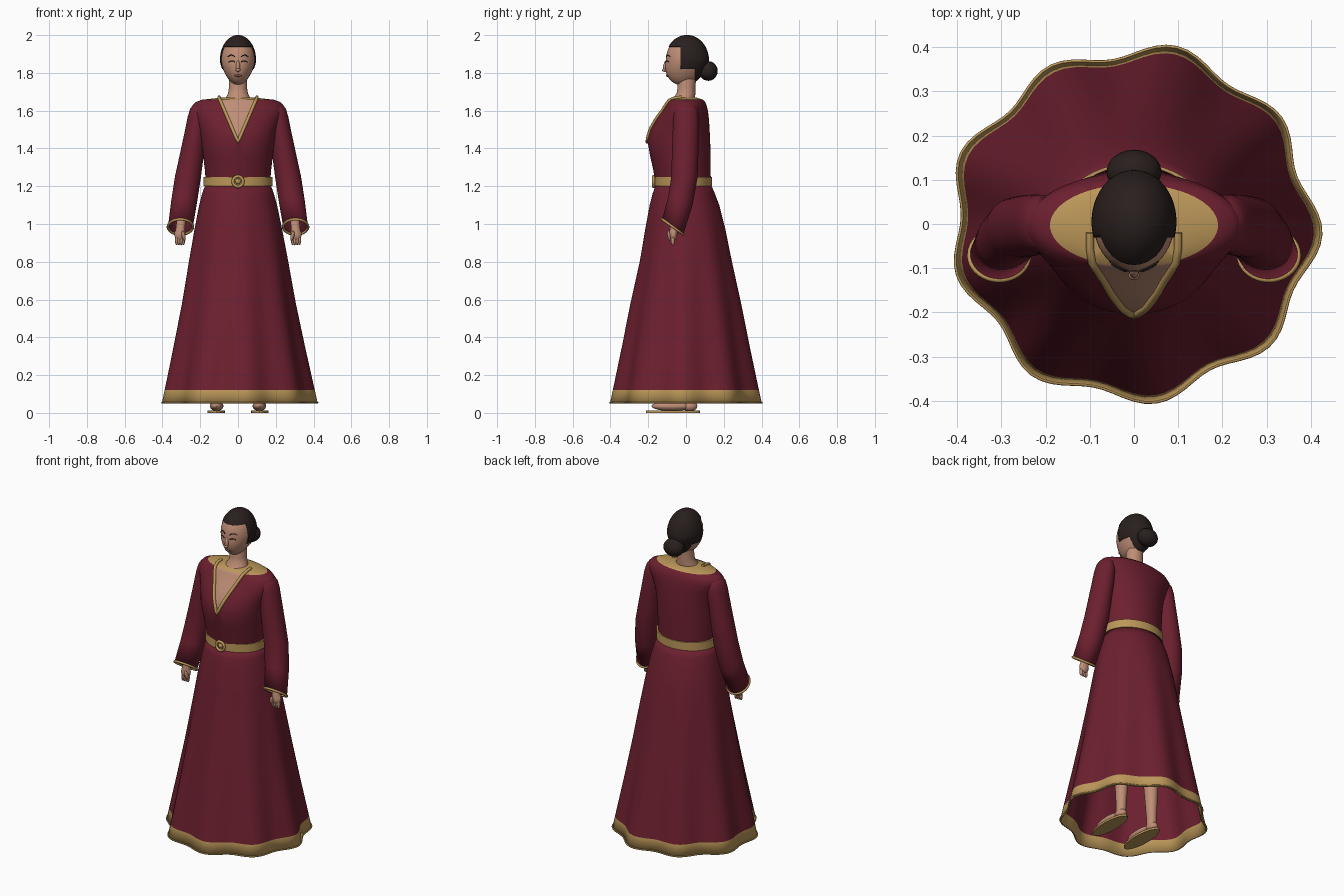
import bpy, bmesh, math
from mathutils import Vector, Matrix

cube = bpy.data.objects.get("Cube")
if cube:
    bpy.data.objects.remove(cube, do_unlink=True)


def material(name, rgb):
    m = bpy.data.materials.new(name)
    m.use_nodes = True
    m.diffuse_color = (*rgb, 1)
    m.node_tree.nodes["Principled BSDF"].inputs["Base Color"].default_value = (*rgb, 1)
    return m


RED = material("burgundy cloth", (.15, .014, .028))
GOLD = material("gold trim", (.50, .31, .10))
SKIN = material("skin", (.52, .27, .18))
HAIR = material("dark hair", (.022, .014, .013))
LIPS = material("lips", (.30, .10, .08))


def finish(name, bm, mats, angle=50):
    bmesh.ops.recalc_face_normals(bm, faces=bm.faces)
    me = bpy.data.meshes.new(name)
    bm.to_mesh(me)
    bm.free()
    ob = bpy.data.objects.new(name, me)
    bpy.context.collection.objects.link(ob)
    for m in mats:
        me.materials.append(m)
    bpy.ops.object.select_all(action='DESELECT')
    ob.select_set(True)
    bpy.context.view_layer.objects.active = ob
    bpy.ops.object.shade_smooth_by_angle(angle=math.radians(angle))
    return ob


def ring_points(x, y, z, rx, ry, tilt=0, n=48, wave=0):
    pts = []
    for i in range(n):
        a = math.tau * i / n
        w = 1 + wave * math.cos(9 * (a + .05)) + wave * .3 * math.cos(4 * a + 1)
        c, s = math.cos(a) * w, math.sin(a) * w
        pts.append(Vector((x + rx * c, y + ry * s, z - tilt * ry * s)))
    return pts


def loft(rings, cap_start=False, cap_end=False):
    bm = bmesh.new()
    loops = [[bm.verts.new(p) for p in r] for r in rings]
    n = len(loops[0])
    for a, b in zip(loops, loops[1:]):
        for i in range(n):
            j = (i + 1) % n
            bm.faces.new((a[i], a[j], b[j], b[i]))
    if cap_start:
        bm.faces.new(loops[0])
    if cap_end:
        bm.faces.new(loops[-1])
    return bm


def cut(bm, co, no):
    bmesh.ops.bisect_plane(bm, geom=bm.verts[:] + bm.edges[:] + bm.faces[:],
                           plane_co=co, plane_no=no)


def ellipsoid(name, loc, size, mat, rot=(0, 0, 0), seg=24):
    bm = bmesh.new()
    bmesh.ops.create_uvsphere(bm, u_segments=seg, v_segments=seg // 2, radius=1)
    bm.transform(Matrix.LocRotScale(Vector(loc), None, None)
                 @ Matrix.Rotation(rot[1], 4, 'Y') @ Matrix.Rotation(rot[0], 4, 'X')
                 @ Matrix.Diagonal((*size, 1)))
    return finish(name, bm, [mat])


def tube(name, pts, r, mat, cyclic=False):
    cu = bpy.data.curves.new(name, 'CURVE')
    cu.dimensions = '3D'
    cu.bevel_depth = r
    cu.bevel_resolution = 2
    cu.use_fill_caps = True
    sp = cu.splines.new('POLY')
    sp.points.add(len(pts) - 1)
    for p, q in zip(sp.points, pts):
        p.co = (*q, 1)
    sp.use_cyclic_u = cyclic
    cu.materials.append(mat)
    ob = bpy.data.objects.new(name, cu)
    bpy.context.collection.objects.link(ob)


# Skirt: rippled flare with a gold hem
skirt = [(.05, .402, .388, 0, .043), (.12, .388, .374, 0, .041), (.35, .342, .33, 0, .033),
         (.58, .298, .288, 0, .024), (.8, .262, .242, 0, .015), (.97, .232, .212, -.003, .008),
         (1.1, .206, .184, -.008, .004), (1.16, .19, .165, -.012, 0), (1.21, .172, .146, -.014, 0)]
bm = loft([ring_points(0, y, z, rx, ry, n=108, wave=w) for z, rx, ry, y, w in skirt])
for f in bm.faces:
    f.material_index = int(f.calc_center_median().z < .12)
ob = finish("skirt", bm, [RED, GOLD])
sol = ob.modifiers.new("cloth thickness", 'SOLIDIFY')
sol.thickness = .007
tube("hem_edge", ring_points(0, 0, .054, .402, .388, n=108, wave=.043), .004, GOLD, True)

# Bodice: shoulders, open V front and gold yoke on top
bodice = [(1.22, .17, .147, -.015), (1.29, .176, .152, -.022), (1.36, .184, .160, -.03),
          (1.44, .194, .166, -.038), (1.5, .204, .157, -.032), (1.56, .226, .139, -.018),
          (1.6, .244, .122, -.006), (1.625, .243, .112, -.002), (1.645, .225, .102, 0),
          (1.658, .19, .093, -.003), (1.668, .10, .06, 0), (1.672, .04, .04, 0)]
bm = loft([ring_points(0, y, z, rx, ry, n=72) for z, rx, ry, y in bodice], True, True)
SLOPE, TIP = .43, 1.435
for s in (1, -1):
    cut(bm, (0, 0, TIP), (1, 0, -s * SLOPE))
for f in bm.faces:
    c = f.calc_center_median()
    if c.z > 1.658:
        f.material_index = 1
    elif c.y < 0 and abs(c.x) < (c.z - TIP) * SLOPE:
        f.material_index = 2
finish("bodice", bm, [RED, GOLD, SKIN])


def bodice_front(x, z):
    for a, b in zip(bodice, bodice[1:]):
        if a[0] <= z <= b[0]:
            t = (z - a[0]) / (b[0] - a[0])
            rx, ry, cy = (a[k] + (b[k] - a[k]) * t for k in (1, 2, 3))
            return cy - ry * math.sqrt(max(0, 1 - (x / rx) ** 2))


# Neckline trim
half = []
for i in range(13):
    z = TIP + (1.655 - TIP) * i / 12
    x = (z - TIP) * SLOPE
    half.append((x, bodice_front(x, z) - .003, z))
half += [(.10, -.055, 1.668), (.10, -.02, 1.672)]
tube("neckline_trim", [(-x, y, z) for x, y, z in half[:0:-1]] + half, .009, GOLD)

# Belt and ring buckle
belt = [(1.2, .176, .146), (1.2, .183, .152), (1.25, .183, .152), (1.25, .17, .146)]
finish("belt", loft([ring_points(0, -.014, z, rx, ry, n=64) for z, rx, ry in belt]), [GOLD], 30)
ring = [(.027 * math.cos(math.tau * i / 24), -.172, 1.225 + .027 * math.sin(math.tau * i / 24))
        for i in range(24)]
tube("buckle_ring", ring, .008, GOLD, True)
ellipsoid("buckle_stud", (0, -.168, 1.225), (.014, .01, .014), GOLD)

# Neck
neck = [(1.62, .085, .07, -.03), (1.665, .066, .058, -.012), (1.69, .053, .05, 0),
        (1.72, .048, .047, .002), (1.79, .048, .048, .008)]
finish("neck", loft([ring_points(0, y, z, rx, ry, n=32) for z, rx, ry, y in neck], True, True), [SKIN])

# Head: ellipsoid narrowing toward a forward chin
HZ, HX, HY, HR = 1.865, .092, .112, .13


def head_mesh(grow):
    bm = bmesh.new()
    bmesh.ops.create_uvsphere(bm, u_segments=48, v_segments=32, radius=1)
    for v in bm.verts:
        t = max(0, -v.co.z)
        v.co = (v.co.x * HX * grow * (1 - .22 * t), v.co.y * HY * grow + .005 - .025 * t,
                HZ + v.co.z * HR * grow)
    return bm


def face_y(x, z):
    u = (z - HZ) / HR
    t = max(0, -u)
    return .005 - .025 * t - HY * math.sqrt(max(0, 1 - u * u - (x / (HX * (1 - .22 * t))) ** 2))


finish("head", head_mesh(1), [SKIN])

# Hair: cropped shell with fringe, side locks and nape, plus a bun
bm = head_mesh(1.045)
for co, no in (((0, 0, 1.94), (0, 0, 1)), ((0, 0, 1.82), (0, 0, 1)), ((0, 0, 1.755), (0, 0, 1)),
               ((0, -.03, 0), (0, 1, 0)), ((0, .05, 0), (0, 1, 0))):
    cut(bm, co, no)
bare = []
for f in bm.faces:
    c = f.calc_center_median()
    if not (c.z > 1.94 or (c.y > -.03 and c.z > 1.82) or (c.y > .05 and c.z > 1.755)):
        bare.append(f)
bmesh.ops.delete(bm, geom=bare, context='FACES')
ob = finish("hair", bm, [HAIR])
sol = ob.modifiers.new("hair thickness", 'SOLIDIFY')
sol.thickness = .012
ellipsoid("hair_bun", (0, .118, 1.81), (.062, .05, .052), HAIR)

# Face
ellipsoid("nose", (0, -.108, 1.835), (.011, .013, .032), SKIN, (-.2, 0, 0), 16)
ellipsoid("nose_tip", (0, -.116, 1.815), (.013, .011, .009), SKIN, seg=16)
ellipsoid("mouth", (0, face_y(0, 1.785), 1.785), (.02, .007, .006), LIPS, seg=16)


def face_arc(name, s, z, x0, x1, rise, r):
    pts = []
    for i in range(9):
        t = i / 8
        x, h = x0 + (x1 - x0) * t, z + rise * math.sin(math.pi * t)
        pts.append((s * x, face_y(x, h) - .001, h))
    tube(name, pts, r, HAIR)


for s, side in ((1, "left"), (-1, "right")):
    face_arc(side + "_eyebrow", s, 1.885, .016, .055, .009, .0025)
    face_arc(side + "_eyelid", s, 1.858, .018, .05, .006, .0025)

    # Sleeve, slanted cuff and hand
    arm = [(.20, 0, 1.638, .015, .02, 0), (.203, 0, 1.63, .036, .045, 0), (.207, 0, 1.61, .046, .06, 0),
           (.212, 0, 1.57, .054, .066, 0), (.226, -.002, 1.48, .058, .069, 0),
           (.246, -.005, 1.36, .064, .07, 0), (.265, -.008, 1.25, .069, .069, .1),
           (.285, -.03, 1.12, .069, .064, .35), (.305, -.07, .985, .066, .056, .72)]
    rings = [ring_points(s * x, *rest, n=36) for x, *rest in arm]
    ob = finish(side + "_sleeve", loft(rings, True), [RED])
    sol = ob.modifiers.new("cloth thickness", 'SOLIDIFY')
    sol.thickness = .006
    tube(side + "_cuff_trim", rings[-1], .007, GOLD, True)
    wrist = [(.295, -.04, 1.08, .026, .024), (.304, -.062, .985, .024, .022), (.307, -.067, .95, .027, .021)]
    finish(side + "_wrist", loft([ring_points(s * x, *rest, n=20) for x, *rest in wrist], True, True), [SKIN])
    ellipsoid(side + "_palm", (s * .307, -.066, .945), (.03, .02, .035), SKIN)
    for k in range(4):
        ellipsoid(side + "_finger", (s * (.289 + .012 * k), -.07, .915), (.0085, .011, .028), SKIN, seg=12)
    ellipsoid(side + "_thumb", (s * .288, -.088, .937), (.01, .011, .028), SKIN, (.2, s * .2, 0), 12)

    # Leg, foot and sandal sole
    leg = [(.03, .027, .03, .02), (.1, .028, .03, .02), (.3, .04, .043, .02), (.45, .045, .048, .015),
           (.6, .045, .045, 0), (.95, .065, .065, 0)]
    finish(side + "_leg", loft([ring_points(s * (.112 - .02 * z), y, z, rx, ry, n=24)
                                for z, rx, ry, y in leg], True, True), [SKIN])
    ellipsoid(side + "_foot", (s * .113, -.075, .036), (.036, .108, .026), SKIN)
    ellipsoid(side + "_heel", (s * .113, .02, .036), (.03, .04, .028), SKIN)
    finish(side + "_sole", loft([ring_points(s * .115, -.07, z, .046, .143, n=32)
                                 for z in (0, .012)], True, True), [GOLD], 30)
